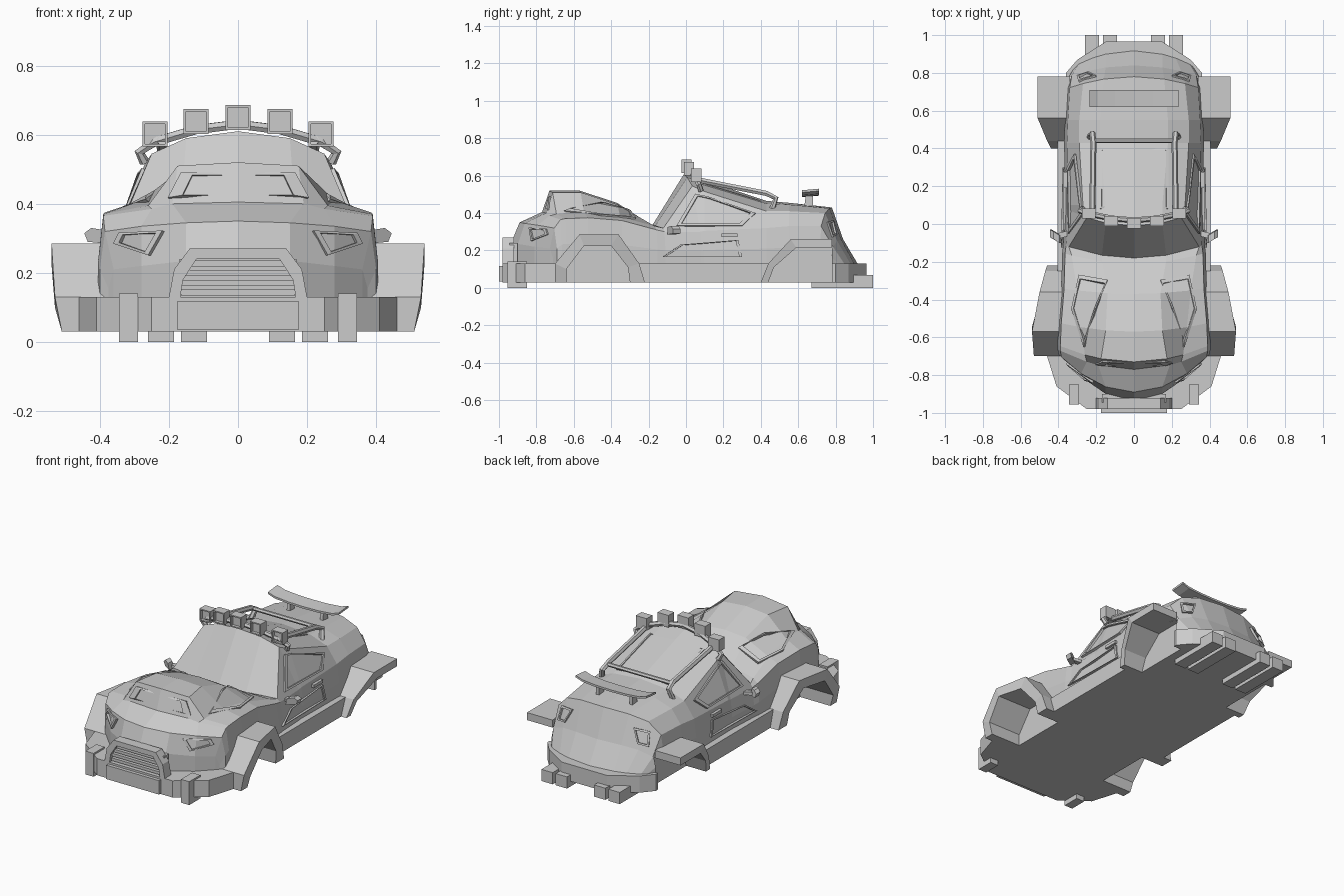
import bpy, bmesh
from mathutils import Vector
from mathutils.bvhtree import BVHTree

if "Cube" in bpy.data.objects:
    bpy.data.objects.remove(bpy.data.objects["Cube"])

grey = bpy.data.materials.new("plain_grey")
grey.use_nodes = True
grey.diffuse_color = (0.6, 0.6, 0.6, 1)
grey.node_tree.nodes["Principled BSDF"].inputs["Base Color"].default_value = grey.diffuse_color


def add(name, data, mirror):
    ob = bpy.data.objects.new(name, data)
    bpy.context.collection.objects.link(ob)
    data.materials.append(grey)
    if mirror:
        ob.modifiers.new("Mirror", 'MIRROR').use_mirror_merge = False
    return ob


def loft(name, sections, ring=False, mirror=False):
    """Skin a row of equal polygons, capped unless the row closes on itself."""
    bm = bmesh.new()
    rows = [[bm.verts.new(p) for p in s] for s in sections]
    n = len(rows[0])
    for a, b in zip(rows, rows[1:] + rows[:1] if ring else rows[1:]):
        for i in range(n):
            j = (i + 1) % n
            bm.faces.new((a[i], a[j], b[j], b[i]))
    if not ring:
        bm.faces.new(rows[0])
        bm.faces.new(rows[-1])
    bmesh.ops.remove_doubles(bm, verts=bm.verts, dist=0.0005)
    bmesh.ops.recalc_face_normals(bm, faces=bm.faces)
    mesh = bpy.data.meshes.new(name)
    bm.to_mesh(mesh)
    bm.free()
    return add(name, mesh, mirror)


def box(name, x, y, z, mirror=False):
    rect = [(x[0], y[0]), (x[1], y[0]), (x[1], y[1]), (x[0], y[1])]
    return loft(name, [[(*p, h) for p in rect] for h in z], mirror=mirror)


def tube(name, points, radius, mirror=False):
    curve = bpy.data.curves.new(name, 'CURVE')
    curve.dimensions = '3D'
    curve.bevel_depth, curve.bevel_resolution, curve.use_fill_caps = radius, 1, True
    spline = curve.splines.new('POLY')
    spline.points.add(len(points) - 1)
    for sp, p in zip(spline.points, points):
        sp.co = (*p, 1)
    spline.use_smooth = False
    return add(name, curve, mirror)


# Body shell rows: y, sweep, shoulder x z, inner x z, crown x z, centre z
nose = [
    (-.935, 1.6, .36, .21, .28, .22, .15, .235, .24),
    (-.89, 1.25, .385, .32, .28, .335, .15, .345, .35),
    (-.77, .65, .39, .365, .25, .385, .19, .4, .405),
    (-.73, .55, .39, .37, .26, .395, .175, .51, .52),
    (-.57, .3, .385, .375, .28, .41, .15, .51, .52),
    (-.37, .2, .37, .36, .3, .38, .14, .445, .455),
    (-.21, .4, .365, .31, .33, .33, .17, .345, .35),
]
cabin = [
    (-.18, .5, .36, .3, .345, .32, .17, .33, .335),
    (-.01, .7, .35, .3, .25, .545, .15, .59, .61),
    (.1, 0, .35, .305, .27, .515, .15, .56, .575),
    (.43, 0, .355, .32, .29, .41, .18, .45, .465),
    (.55, 0, .35, .33, .29, .41, .18, .445, .455),
    (.78, -.5, .34, .33, .27, .4, .16, .425, .43),
    (.84, -.5, .33, .22, .25, .25, .15, .26, .26),
    (.92, -.8, .29, .12, .22, .125, .15, .125, .125),
]


def body_section(row, flat=False):
    y, s, x2, z2, x3, z3, x4, z4, z5 = row
    sill = x2 + .015
    half = [(sill, .1), (sill, (z2 + .1) / 2), (x2, z2), (x3, z3), (x4, z4)]
    pts = [(-x, z) for x, z in half] + [(0, z5)] + half[::-1]
    return [(x, y + s * x * x, .1 if flat else z) for x, z in pts]


rows = nose + cabin
body = loft("body_shell", [body_section(rows[0], True)] + [body_section(r) for r in rows]
            + [body_section(rows[-1], True)])
bpy.context.view_layer.update()
tree = BVHTree.FromObject(body, bpy.context.evaluated_depsgraph_get())

# Floor slab with both bumpers
half = [(.25, -.98), (.41, -.86), (.46, -.7), (.405, -.6), (.405, .45),
        (.36, .52), (.36, .8), (.3, .87), (.15, .965)]
plan = half + [(-x, y) for x, y in half[::-1]]
floor = loft("floor_and_bumpers", [[(x, y, z) for x, y in plan] for z in (.03, .13)])

# Wheel arches (y, z, x outside) with their openings (y, z)
front_outer = [(-.7, .03, .51), (-.7, .13, .53), (-.57, .285, .54),
               (-.36, .285, .5), (-.25, .13, .47), (-.22, .03, .46)]
front_inner = [(-.64, .03), (-.64, .1), (-.545, .225), (-.4, .225), (-.31, .11), (-.3, .03)]
rear_outer = [(.4, .03, .44), (.44, .13, .46), (.56, .26, .51), (.78, .26, .51)]
rear_inner = [(.44, .03), (.47, .11), (.59, .215), (.78, .215)]
for name, outer, inner in (("front", front_outer, front_inner), ("rear", rear_outer, rear_inner)):
    loft(name + "_wheel_arch", [[(x, y, z), (x, v, w), (.34, v, w), (.34, y, z)]
                                for (y, z, x), (v, w) in zip(outer, inner)], mirror=True)
    # Hollow wheel wells
    hole = [(inner[0][0], -.1)] + inner + [(inner[-1][0], -.1)]
    cutter = loft("well_cutter", [[(x, y, z) for y, z in hole] for x in (.31, .7)], mirror=True)
    cutter.hide_render = True
    for ob in (body, floor):
        mod = ob.modifiers.new("Well", 'BOOLEAN')
        mod.operation, mod.object, mod.use_self = 'DIFFERENCE', cutter, True
        deps = bpy.context.evaluated_depsgraph_get()
        deps.update()
        mesh = bpy.data.meshes.new_from_object(ob.evaluated_get(deps))
        ob.modifiers.clear()
        # Keep only sound cuts
        if len(mesh.polygons) >= len(ob.data.polygons):
            ob.data = mesh
    bpy.data.objects.remove(cutter)


def frame(name, outline, axis, sign, mirror=True, inset=.8, lift=.01):
    """Raised rim laid on the body, seen along one axis."""
    ca, cb = (sum(p[k] for p in outline) / len(outline) for k in (0, 1))
    way = Vector([-sign if k == axis else 0 for k in range(3)])

    def drop(a, b, h):
        p = [a, b]
        p.insert(axis, 2 * sign)
        hit, normal = tree.ray_cast(Vector(p), way)[:2]
        return hit + h * (normal if normal.dot(way) < 0 else -normal)

    sections = []
    for a, b in outline:
        c, d = ca + (a - ca) * inset, cb + (b - cb) * inset
        sections.append([drop(a, b, -.005), drop(a, b, lift), drop(c, d, lift), drop(c, d, -.005)])
    loft(name, sections, ring=True, mirror=mirror)


frame("headlight_rim", [(.215, .32), (.34, .315), (.355, .285), (.255, .25)], 1, -1, inset=.75)
frame("hood_vent_rim", [(.29, -.27), (.14, -.3), (.2, -.45), (.26, -.65), (.33, -.45)], 2, 1, inset=.86)
frame("scoop_rim", [(-.165, .487), (.165, .487), (.2, .415), (-.2, .415)], 1, -1, False)
frame("door_panel_rim", [(-.125, .165), (-.03, .23), (.28, .255), (.3, .165)], 0, 1, inset=.92)
frame("side_window_rim", [(-.05, .33), (.05, .5), (.12, .485), (.37, .395), (.3, .33)], 0, 1, inset=.88)
frame("tail_light_rim", [(.2, .36), (.29, .35), (.3, .27), (.24, .28)], 1, 1, inset=.75)
frame("roof_panel_rim", [(-.18, .08), (.18, .08), (.18, .4), (-.18, .4)], 2, 1, False, .94, .006)

# Grille surround, slats and number plate panel
outer = [(-.2, .13), (-.185, .21), (-.14, .27), (.14, .27), (.185, .21), (.2, .13)]
loft("grille_surround", [[(x, -.98, z), (x * .86, -.98, z - .03), (x * .86, -.92, z - .03),
                          (x, -.92, z)] for x, z in outer])
box("grille_back", (-.17, .17), (-.945, -.9), (.12, .24))
for i in range(4):
    box("grille_slat", (-.165, .165), (-.965, -.93), (.135 + i * .028, .152 + i * .028))
box("plate_panel", (-.175, .175), (-1, -.96), (.035, .118))
box("bumper_post", (.29, .345), (-.955, -.85), (0, .14), True)

# Rear underside blocks
for a in (.09, .185):
    box("rear_block", (a, a + .075), (.67, 1), (0, .07), True)

# Door handles and wing mirrors
box("door_handle", (.34, .372), (.19, .275), (.272, .29), True)
loft("mirror_arm", [[(.33, y, .285), (.33, y, .3), (.41, y - .02, .31), (.41, y - .02, .29)]
                    for y in (-.06, -.03)], mirror=True)
loft("wing_mirror", [[(.385, y, .285), (.395, y, .325), (.425, y + .02, .33), (.445, y + .03, .315),
                      (.435, y + .03, .29)] for y in (-.1, -.06)], mirror=True)

# Roof rack, light bar and five square lamps
tube("roof_rail", [(.22, .04, .585), (.22, .1, .57), (.215, .43, .505), (.22, .48, .48),
                   (.235, .46, .42)], .016, True)
tube("rack_cross_bar", [(-.215, .44, .5), (.215, .44, .5)], .012)
arc = [(.27, .08, .52), (.285, .07, .55), (.24, .055, .58), (.12, .03, .615)]
tube("light_bar", arc + [(0, .02, .63)] + [(-x, y, z) for x, y, z in arc[::-1]], .015)
corners = [(-1, -1), (1, -1), (1, 1), (-1, 1)]
for x, z in ((0, .65), (.122, .638), (.24, .602)):
    y, r = .9 * x * x, .036
    rim = ((r, -.024), (r * .8, -.024), (r * .8, .03), (r, .03))
    loft("lamp_housing", [[(x + a * s, y + d, z + b * s) for s, d in rim] for a, b in corners],
         ring=True, mirror=x > 0)
    s = r * .82
    box("lamp_lens", (x - s, x + s), (y - .006, y + .03), (z - s, z + s), x > 0)

# Rear spoiler with upturned tips
wing = [(0, .485), (.1, .487), (.19, .495), (.235, .51)]
wing = [(-x, z) for x, z in wing[:0:-1]] + wing
loft("spoiler", [[(x, .62, z), (x, .71, z + .008), (x, .71, z + .02), (x, .62, z + .012)]
                 for x, z in wing])
loft("spoiler_strut", [[(x, .63, .42), (x, .68, .42), (x, .68, .49), (x, .64, .49)]
                       for x in (.1, .12)], mirror=True)
